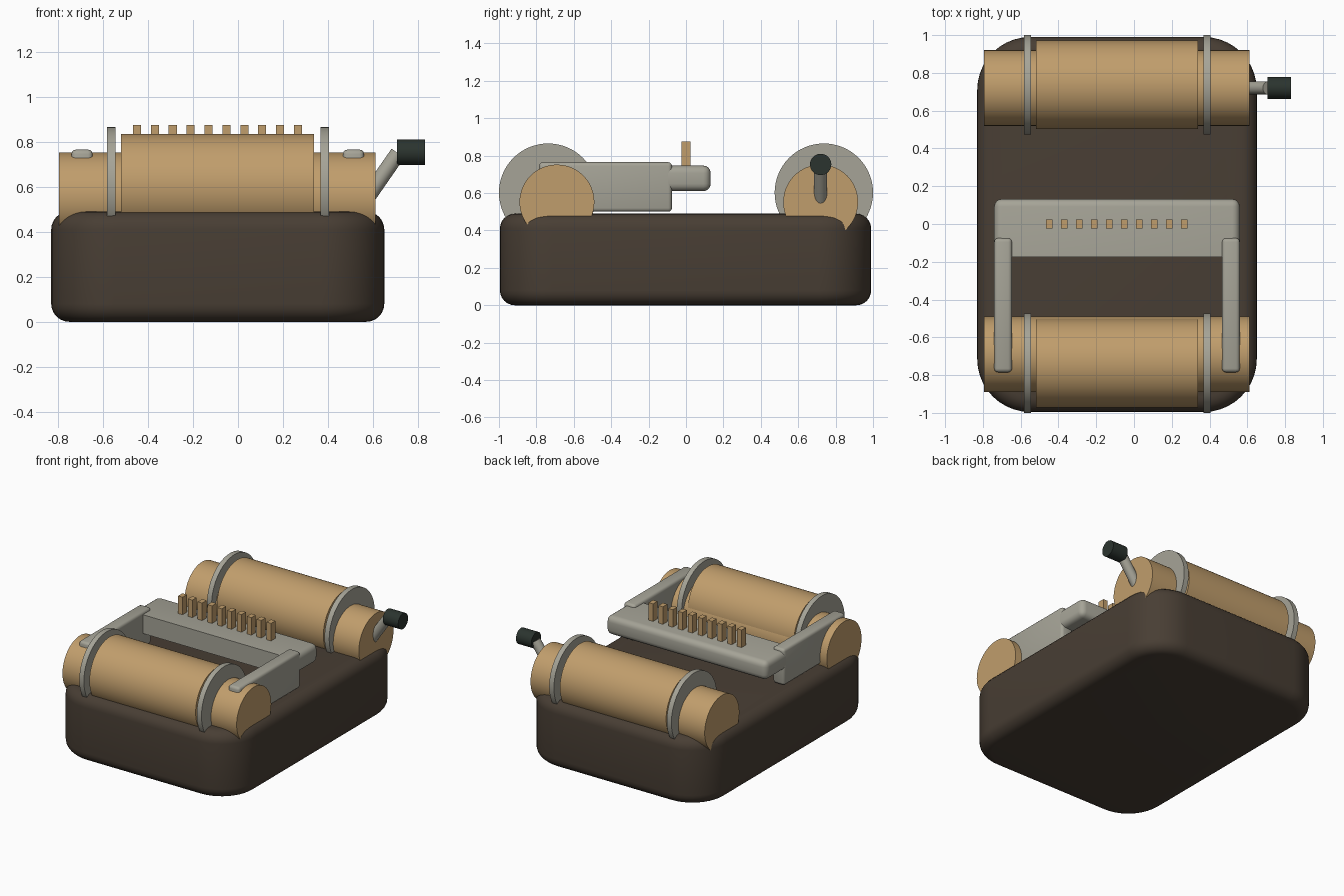
import bpy, bmesh, math
from mathutils import Vector

old = bpy.data.objects.get("Cube")
if old:
    bpy.data.objects.remove(old, do_unlink=True)


def material(name, rgb):
    m = bpy.data.materials.new(name)
    m.use_nodes = True
    m.diffuse_color = (*rgb, 1)
    m.node_tree.nodes["Principled BSDF"].inputs["Base Color"].default_value = (*rgb, 1)
    return m


BROWN = material("dark brown", (0.065, 0.048, 0.034))
TAN = material("tan wood", (0.53, 0.34, 0.15))
GREY = material("warm grey metal", (0.38, 0.37, 0.31))
BLACK = material("green black", (0.024, 0.034, 0.028))


def finish(bm, name, mat, angle=35):
    bmesh.ops.recalc_face_normals(bm, faces=bm.faces)
    mesh = bpy.data.meshes.new(name)
    bm.to_mesh(mesh)
    bm.free()
    mesh.materials.append(mat)
    ob = bpy.data.objects.new(name, mesh)
    bpy.context.collection.objects.link(ob)
    bpy.ops.object.select_all(action='DESELECT')
    ob.select_set(True)
    bpy.context.view_layer.objects.active = ob
    bpy.ops.object.shade_smooth_by_angle(angle=math.radians(angle))
    return ob


def box_mesh(low, high):
    bm = bmesh.new()
    bmesh.ops.create_cube(bm, size=1)
    low, high = Vector(low), Vector(high)
    for v in bm.verts:
        v.co = (low + high) / 2 + v.co * (high - low)
    return bm


def round_edges(bm, width, segments, rule):
    edges = [e for e in bm.edges if rule(e)]
    bmesh.ops.bevel(bm, geom=edges, offset=width, segments=segments,
                    profile=0.5, affect='EDGES', clamp_overlap=True)


def rod(name, start, end, radius, mat, sides=48):
    start, end = Vector(start), Vector(end)
    axis = end - start
    bm = bmesh.new()
    bmesh.ops.create_cone(bm, cap_ends=True, segments=sides, radius1=radius,
                          radius2=radius, depth=axis.length)
    turn = axis.to_track_quat('Z', 'Y')
    for v in bm.verts:
        v.co = (start + end) / 2 + turn @ v.co
    return finish(bm, name, mat)


# Base with broad rounded corners and softened rims
HEIGHT = 0.49
bm = box_mesh((-0.83, -0.995, 0), (0.65, 0.99, HEIGHT))
round_edges(bm, 0.28, 10, lambda e: abs(e.verts[0].co.z - e.verts[1].co.z) > 0.1)
round_edges(bm, 0.08, 6, lambda e: abs(e.verts[0].co.z - e.verts[1].co.z) < 0.01)
finish(bm, "base", BROWN, 60)

# Two rollers: shaft, thick drum and a pair of flanges each
for place, shaft_y, side in (("front", -0.69, -1), ("back", 0.72, 1)):
    def along(name, x0, x1, y, z, radius, mat):
        rod(f"{place}_{name}", (x0, y, z), (x1, y, z), radius, mat, 64)
    along("shaft", -0.795, 0.612, shaft_y, 0.552, 0.2, TAN)
    along("drum", -0.52, 0.338, side * 0.737, 0.6, 0.235, TAN)
    along("left_flange", 0.367, 0.405, side * 0.737, 0.602, 0.263, GREY)
    along("right_flange", -0.582, -0.545, side * 0.737, 0.602, 0.263, GREY)

# Cross bar, square along its front face
bm = box_mesh((-0.74, -0.175, 0.61), (0.56, 0.132, 0.747))
round_edges(bm, 0.04, 4, lambda e: any(v.co.y > 0 for v in e.verts))
finish(bm, "cross_bar", GREY, 50)

# Side arms linking the bar to the front roller
for name, x in (("right_arm", -0.74), ("left_arm", 0.466)):
    bm = box_mesh((x, -0.785, 0.5), (x + 0.094, -0.075, 0.765))
    round_edges(bm, 0.02, 3, lambda e: True)
    finish(bm, name, GREY, 50)

# Row of upright pegs
for i in range(10):
    x = -0.449 + i * 0.0795
    finish(box_mesh((x - 0.018, -0.025, 0.72), (x + 0.018, 0.025, 0.875)),
           f"peg_{i + 1}", TAN)

# Crank arm and grip
rod("crank_arm", (0.55, 0.72, 0.517), (0.711, 0.72, 0.749), 0.035, GREY, 32)
rod("crank_grip", (0.706, 0.72, 0.753), (0.83, 0.72, 0.753), 0.057, BLACK, 32)
